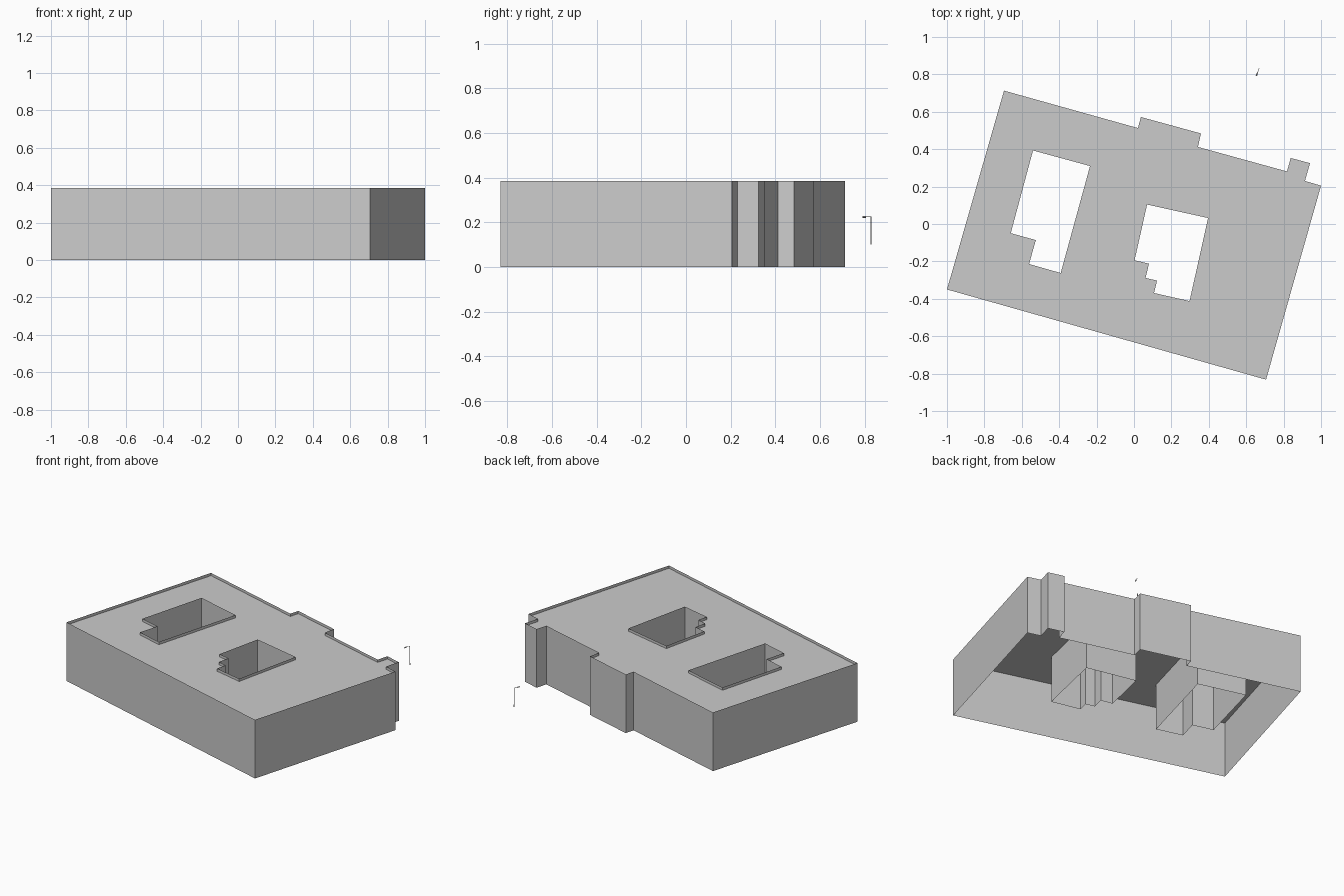
import bpy, bmesh
from mathutils import Vector

if "Cube" in bpy.data.objects:
    bpy.data.objects.remove(bpy.data.objects["Cube"])

TOP, ROOF, COURT_BASE = 0.385, 0.367, 0.06

# Plan outlines
outer = [(-0.695, 0.713), (0.021, 0.513), (0.037, 0.572), (0.358, 0.484),
         (0.342, 0.412), (0.818, 0.281), (0.838, 0.353), (0.941, 0.325),
         (0.914, 0.23), (1.0, 0.205), (0.706, -0.832), (-1.0, -0.35)]
court_left = [(-0.54, 0.393), (-0.235, 0.31), (-0.392, -0.262),
              (-0.561, -0.214), (-0.525, -0.086), (-0.659, -0.049)]
court_right = [(0.07, 0.104), (0.396, 0.032), (0.297, -0.412), (0.107, -0.369),
               (0.123, -0.303), (0.062, -0.288), (0.08, -0.212), (0.003, -0.194)]


def finish(name, bm):
    mesh = bpy.data.meshes.new(name)
    bm.to_mesh(mesh)
    bm.free()
    obj = bpy.data.objects.new(name, mesh)
    bpy.context.collection.objects.link(obj)
    return obj


def wall_ring(name, plan, z0, z1, inward=False):
    """Thin wall sheet following a clockwise plan outline."""
    bm = bmesh.new()
    low = [bm.verts.new((x, y, z0)) for x, y in plan]
    high = [bm.verts.new((x, y, z1)) for x, y in plan]
    for i in range(len(plan)):
        j = (i + 1) % len(plan)
        quad = [low[j], low[i], high[i], high[j]]
        bm.faces.new(quad[::-1] if inward else quad)
    return finish(name, bm)


def flat_fill(name, loops, z):
    """Horizontal sheet bounded by an outline with holes."""
    bm = bmesh.new()
    for plan in loops:
        vs = [bm.verts.new((x, y, z)) for x, y in plan]
        for i, v in enumerate(vs):
            bm.edges.new((v, vs[(i + 1) % len(vs)]))
    bmesh.ops.triangle_fill(bm, use_beauty=True, edges=bm.edges[:], normal=(0, 0, 1))
    for f in bm.faces:
        f.normal_update()
        if f.normal.z < 0:
            f.normal_flip()
    return finish(name, bm)


def rod(name, a, b, radius):
    """Slim four-sided rod between two points."""
    a, b = Vector(a), Vector(b)
    bpy.ops.mesh.primitive_cylinder_add(vertices=4, radius=radius, depth=(b - a).length,
                                        location=(a + b) / 2)
    obj = bpy.context.object
    obj.name = name
    obj.rotation_mode = 'QUATERNION'
    obj.rotation_quaternion = (b - a).to_track_quat('Z', 'Y')


# Building: walls rise past the roof to form a parapet; underside is open
wall_ring("outer_walls", outer, 0, TOP)
wall_ring("left_courtyard_walls", court_left, COURT_BASE, TOP, inward=True)
wall_ring("right_courtyard_walls", court_right, COURT_BASE, TOP, inward=True)
flat_fill("roof", [outer, court_left, court_right], ROOF)

# Small street lamp behind the building
rod("lamp_pole", (0.668, 0.829, 0.10), (0.668, 0.829, 0.225), 0.0015)
rod("lamp_base", (0.668, 0.829, 0.10), (0.668, 0.829, 0.115), 0.003)
rod("lamp_arm", (0.668, 0.829, 0.225), (0.657, 0.80, 0.225), 0.0015)
rod("lamp_head", (0.659, 0.806, 0.224), (0.654, 0.792, 0.224), 0.004)
